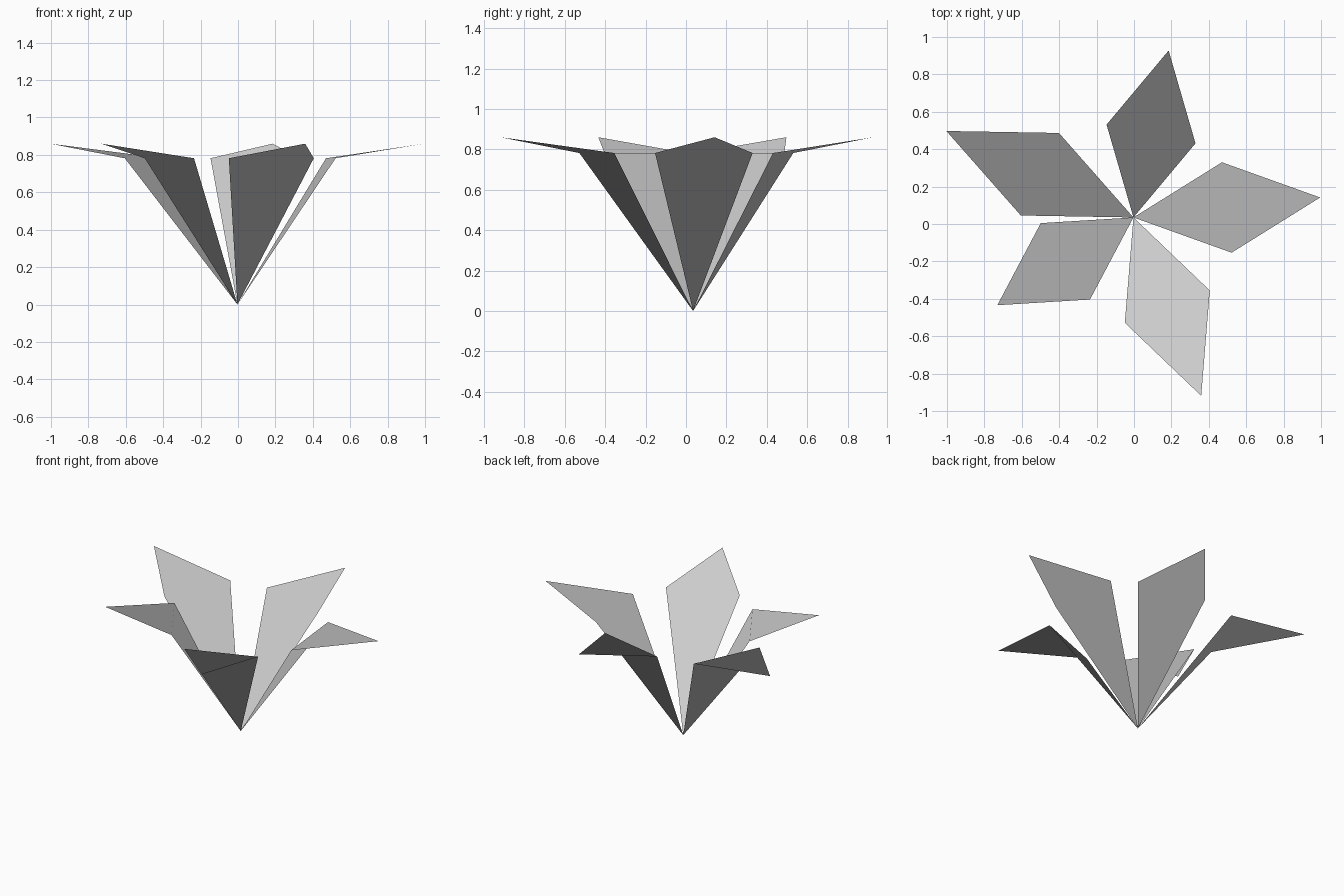
import bpy
from math import radians
from mathutils import Matrix, Vector

if "Cube" in bpy.data.objects:
    bpy.data.objects.remove(bpy.data.objects["Cube"], do_unlink=True)

# Single pale grey for every petal
GREY = (0.604, 0.604, 0.604, 1.0)
mat = bpy.data.materials.new("pale_grey")
mat.use_nodes = True
mat.diffuse_color = GREY
mat.node_tree.nodes["Principled BSDF"].inputs["Base Color"].default_value = GREY

BASE = Vector((-0.003, 0.035, 0.0))
HALF_WIDTH = 0.243
SHOULDER_Z = 0.782
TIP_Z = 0.86


def petal(name, angle, reach):
    """One kite-shaped leaf, bent across its shoulders, tip at twice the reach."""
    outline = [
        (reach, -HALF_WIDTH, SHOULDER_Z),
        (reach * 2, 0, TIP_Z),
        (reach, HALF_WIDTH, SHOULDER_Z),
        (0, 0, 0),
    ]
    turn = Matrix.Translation(BASE) @ Matrix.Rotation(radians(angle), 4, "Z")
    mesh = bpy.data.meshes.new(name)
    mesh.from_pydata([turn @ Vector(p) for p in outline], [], [(0, 1, 2, 3)])
    mesh.materials.append(mat)
    obj = bpy.data.objects.new(name, mesh)
    bpy.context.collection.objects.link(obj)


# Five petals fanned around the shared base point
for name, angle, reach in (
    ("left_petal", 6.1, 0.502),
    ("back_petal", 78.1, 0.456),
    ("back_right_petal", 155.2, 0.551),
    ("front_right_petal", 212.8, 0.433),
    ("front_petal", 290.8, 0.51),
):
    petal(name, angle, reach)
